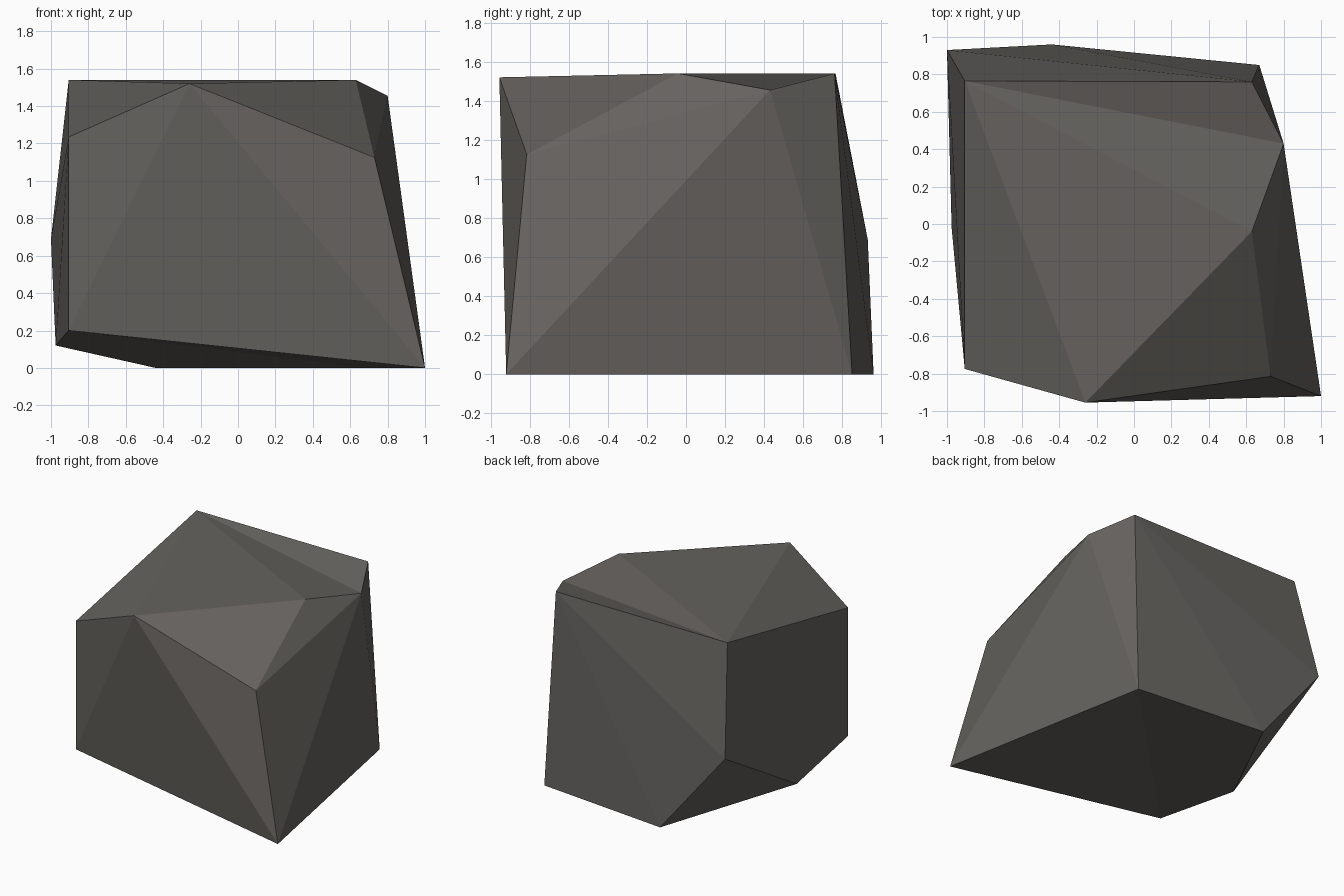
import bpy, bmesh

if "Cube" in bpy.data.objects:
    bpy.data.objects.remove(bpy.data.objects["Cube"])

# Corner points of the boulder
P = {
    "A": (-1.00, 0.93, 0.69), "B": (-0.44, 0.96, 0.00), "C": (0.67, 0.85, 0.00),
    "D": (0.63, 0.76, 1.54), "E": (-0.905, 0.765, 1.54), "F": (0.80, 0.43, 1.455),
    "G": (0.63, -0.04, 1.54), "H": (-0.26, -0.955, 1.52), "I": (0.73, -0.815, 1.125),
    "J": (1.00, -0.92, 0.00), "K": (-0.905, -0.775, 1.235), "M": (-0.905, -0.775, 0.20),
    "L": (-0.975, -0.02, 0.12),
}
# Chipped facets: top, front, right, back, left, underside
FACETS = ("EHG EKH EGF EFD KMH MJH HJI GHI GIF FIJ FJC FCD "
          "EDA DBA DCB EAK ALK LMK CJM CML CLB ABL")

# Stone colour
stone = bpy.data.materials.new("dark stone")
stone.diffuse_color = (0.13, 0.122, 0.112, 1)
stone.use_nodes = True
stone.node_tree.nodes["Principled BSDF"].inputs["Base Color"].default_value = stone.diffuse_color

# Boulder
bm = bmesh.new()
v = {name: bm.verts.new(co) for name, co in P.items()}
for facet in FACETS.split():
    bm.faces.new([v[c] for c in facet])
bmesh.ops.recalc_face_normals(bm, faces=bm.faces)
mesh = bpy.data.meshes.new("boulder")
bm.to_mesh(mesh)
bm.free()
mesh.materials.append(stone)
bpy.context.collection.objects.link(bpy.data.objects.new("boulder", mesh))
